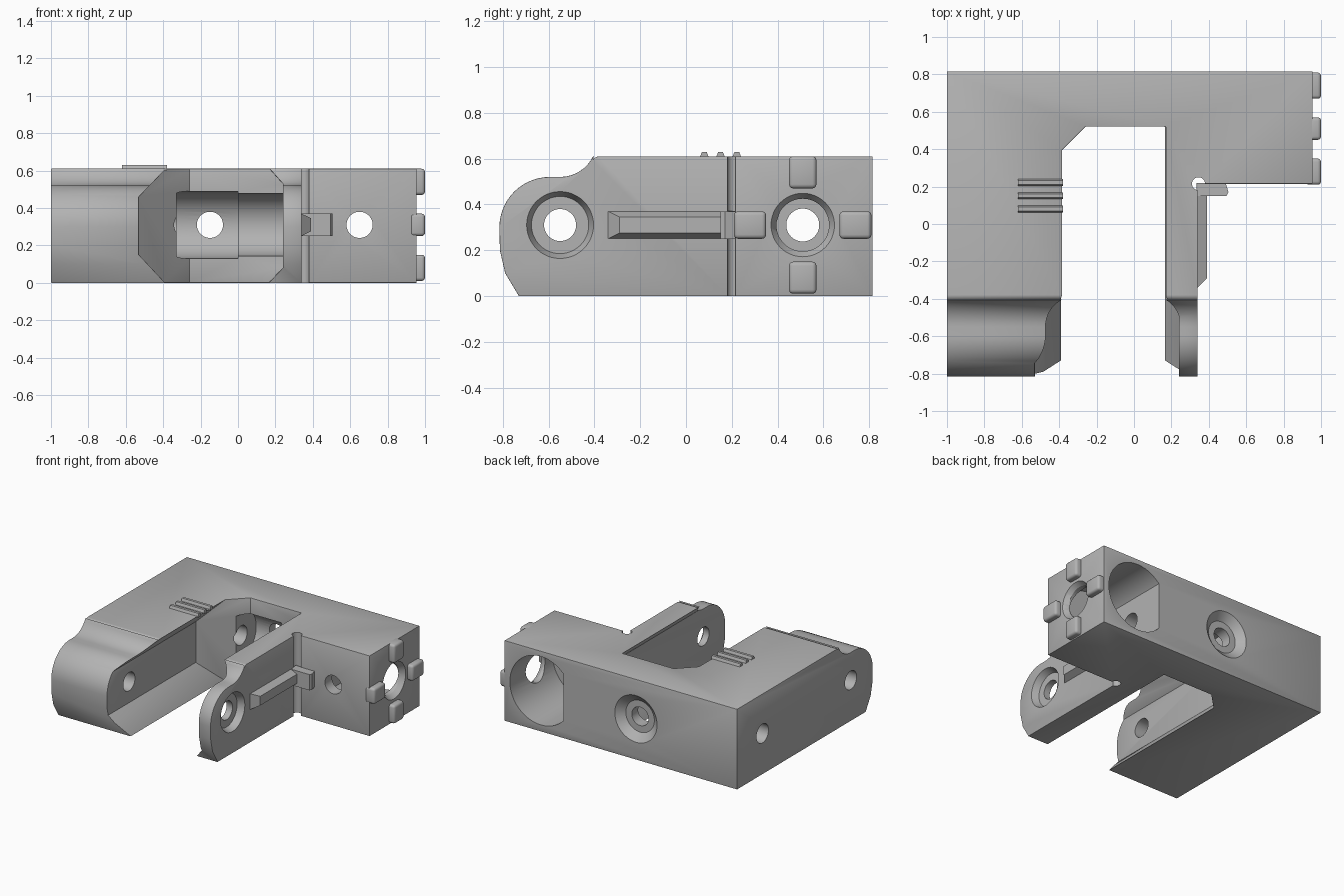
import bpy, bmesh, math
from mathutils import Vector, Matrix

if "Cube" in bpy.data.objects:
    bpy.data.objects.remove(bpy.data.objects["Cube"])

H = 0.61            # body height
AXIS_Z = 0.31       # height of every bore axis

grey = bpy.data.materials.new("plain grey")
grey.use_nodes = True
grey.diffuse_color = (0.45, 0.45, 0.45, 1)
grey.node_tree.nodes["Principled BSDF"].inputs["Base Color"].default_value = (0.45, 0.45, 0.45, 1)


def finish(name, bm):
    bmesh.ops.recalc_face_normals(bm, faces=bm.faces[:])
    mesh = bpy.data.meshes.new(name)
    bm.to_mesh(mesh)
    bm.free()
    mesh.materials.append(grey)
    ob = bpy.data.objects.new(name, mesh)
    bpy.context.collection.objects.link(ob)
    return ob


def prism(name, points, offset, clip=None):
    """Extrude a closed outline, optionally cutting away one side of a plane."""
    bm = bmesh.new()
    face = bm.faces.new([bm.verts.new(p) for p in points])
    ext = bmesh.ops.extrude_face_region(bm, geom=[face])
    new = [v for v in ext["geom"] if isinstance(v, bmesh.types.BMVert)]
    bmesh.ops.translate(bm, verts=new, vec=offset)
    if clip:
        slice_off(bm, *clip)
    return finish(name, bm)


def slice_off(bm, co, no):
    geom = bm.verts[:] + bm.edges[:] + bm.faces[:]
    cut = bmesh.ops.bisect_plane(bm, geom=geom, plane_co=co, plane_no=no, clear_outer=True)
    edges = [e for e in cut["geom_cut"] if isinstance(e, bmesh.types.BMEdge)]
    bmesh.ops.edgeloop_fill(bm, edges=edges)


def rod(name, start, end, r1, r2=None, clip=None):
    """Cylinder or cone between two points."""
    a, b = Vector(start), Vector(end)
    turn = (b - a).to_track_quat('Z', 'Y').to_matrix().to_4x4()
    bm = bmesh.new()
    bmesh.ops.create_cone(bm, cap_ends=True, segments=48, radius1=r1,
                          radius2=r1 if r2 is None else r2, depth=(b - a).length,
                          matrix=Matrix.Translation((a + b) / 2) @ turn)
    if clip:
        slice_off(bm, *clip)
    return finish(name, bm)


def block(name, lo, hi, bevel=0.0):
    lo, hi = Vector(lo), Vector(hi)
    bm = bmesh.new()
    bmesh.ops.create_cube(bm, size=1, matrix=Matrix.Translation((lo + hi) / 2)
                          @ Matrix.Diagonal((*(hi - lo), 1)))
    if bevel:
        bmesh.ops.bevel(bm, geom=bm.edges[:], offset=bevel, segments=3, profile=0.5, affect='EDGES')
    return finish(name, bm)


def apply(ob, mod):
    bpy.context.view_layer.objects.active = ob
    bpy.ops.object.modifier_apply(modifier=mod.name)


def cut(ob, cutter):
    mod = ob.modifiers.new("cut", 'BOOLEAN')
    mod.operation, mod.solver, mod.object = 'DIFFERENCE', 'EXACT', cutter
    apply(ob, mod)
    bpy.data.objects.remove(cutter)


def smooth(ob):
    bpy.ops.object.select_all(action='DESELECT')
    ob.select_set(True)
    bpy.context.view_layer.objects.active = ob
    bpy.ops.object.shade_smooth_by_angle(angle=math.radians(30))


def arc(cy, cz, r, a0, a1, n):
    return [(cy + r * math.cos(math.radians(a0 + (a1 - a0) * i / n)),
             cz + r * math.sin(math.radians(a0 + (a1 - a0) * i / n))) for i in range(n + 1)]


# Body: side profile with the rounded nose, swept across the full width
side = [(0.815, 0), (0.815, H), (-0.38, H)]
side += arc(-0.38, 0.58, 0.03, 95, 145, 3)
side += arc(-0.55, 0.68, 0.16, -25, -90, 8)
side += arc(-0.595, 0.3, 0.22, 90, 180, 14)
side += [(-0.813, 0.2), (-0.79, 0.1), (-0.73, 0)]
body = prism("bracket_body", [(-1, y, z) for y, z in side], (1.955, 0, 0))

# Channel between the arms, undercut at mid height, with a diagonal inner corner
section = [(-0.385, -0.005), (-0.53, 0.15), (-0.53, 0.46), (-0.375, 0.62),
           (0.16, 0.62), (0.24, 0.53), (0.24, 0.08), (0.16, -0.005)]
cut(body, prism("channel", [(x, -1, z) for x, z in section], (0, 1.52, 0),
                clip=((-0.26, 0.52, 0), (-1, 1, 0))))
# Open corner beside the thin arm
cut(body, block("corner", (0.34, -1, -0.1), (1.1, 0.215, 0.8)))

bevel = body.modifiers.new("edge", 'BEVEL')
bevel.width, bevel.segments = 0.01, 2
bevel.limit_method, bevel.angle_limit = 'ANGLE', math.radians(60)
apply(body, bevel)

# Corner relief groove
cut(body, rod("relief", (0.345, 0.215, -0.1), (0.345, 0.215, 0.8), 0.035))

# Pivot holes and counterbore through both arms
PY, BY = -0.55, 0.51
cut(body, rod("pivot", (-1.1, PY, AXIS_Z), (0.5, PY, AXIS_Z), 0.07))
cut(body, rod("pivot_seat", (0.29, PY, AXIS_Z), (0.342, PY, AXIS_Z), 0.125, 0.147))

# Lengthwise bore and the stepped cradle in the rear wall
cut(body, rod("long_bore", (-1.1, BY, AXIS_Z), (1.1, BY, AXIS_Z), 0.072))
cut(body, rod("cradle_wide", (-0.33, BY, AXIS_Z), (0.0, BY, AXIS_Z), 0.18))
cut(body, rod("cradle_narrow", (-0.1, BY, AXIS_Z), (0.24, BY, AXIS_Z), 0.168))

# Large flat-sided rear recess with its front hole and end opening
RX = 0.65
cut(body, rod("recess", (RX, 0.3, AXIS_Z), (RX, 0.9, AXIS_Z), 0.26,
              clip=((0.46, 0, 0), (-1, 0, 0))))
cut(body, rod("front_hole", (RX, 0.1, AXIS_Z), (RX, 0.5, AXIS_Z), 0.07))
cut(body, rod("end_bore", (0.7, BY, AXIS_Z), (1.1, BY, AXIS_Z), 0.115))
cut(body, rod("end_seat", (0.92, BY, AXIS_Z), (0.957, BY, AXIS_Z), 0.115, 0.14))

# Countersunk screw hole in the rear wall
SX = -0.15
cut(body, rod("screw_hole", (SX, 0.5, AXIS_Z), (SX, 0.9, AXIS_Z), 0.07))
cut(body, rod("screw_seat", (SX, 0.765, AXIS_Z), (SX, 0.817, AXIS_Z), 0.12, 0.18))
smooth(body)

# Four locating tabs around the end opening
for name, y, z, w, h in [("top", 0.51, 0.54, 0.12, 0.14), ("bottom", 0.51, 0.08, 0.12, 0.14),
                         ("front", 0.28, AXIS_Z, 0.14, 0.12), ("back", 0.74, AXIS_Z, 0.14, 0.12)]:
    smooth(block("end_tab_" + name, (0.92, y - w / 2, z - h / 2), (1.0, y + w / 2, z + h / 2), 0.018))

# Tapered rib on the thin arm, with its short end lug
bm = bmesh.new()
for x, y0, y1, h in [(0.335, -0.345, 0.22, 0.062), (0.39, -0.29, 0.22, 0.035)]:
    for y in (y0, y1):
        for s in (-1, 1):
            bm.verts.new((x, y, AXIS_Z + s * h))
bmesh.ops.convex_hull(bm, input=bm.verts[:])
finish("arm_rib", bm)
lug = [(0.335, 0.15), (0.495, 0.15), (0.505, 0.17), (0.49, 0.22), (0.335, 0.22)]
prism("rib_lug", [(x, y, 0.25) for x, y in lug], (0, 0, 0.12))

# Three grip ridges on top of the wide arm
for i in range(3):
    y = 0.08 + 0.071 * i
    ridge = [(y - 0.018, H - 0.01), (y - 0.018, H), (y - 0.01, H + 0.02),
             (y + 0.01, H + 0.02), (y + 0.018, H), (y + 0.018, H - 0.01)]
    prism("grip_ridge_%d" % (i + 1), [(-0.62, a, b) for a, b in ridge], (0.24, 0, 0))
